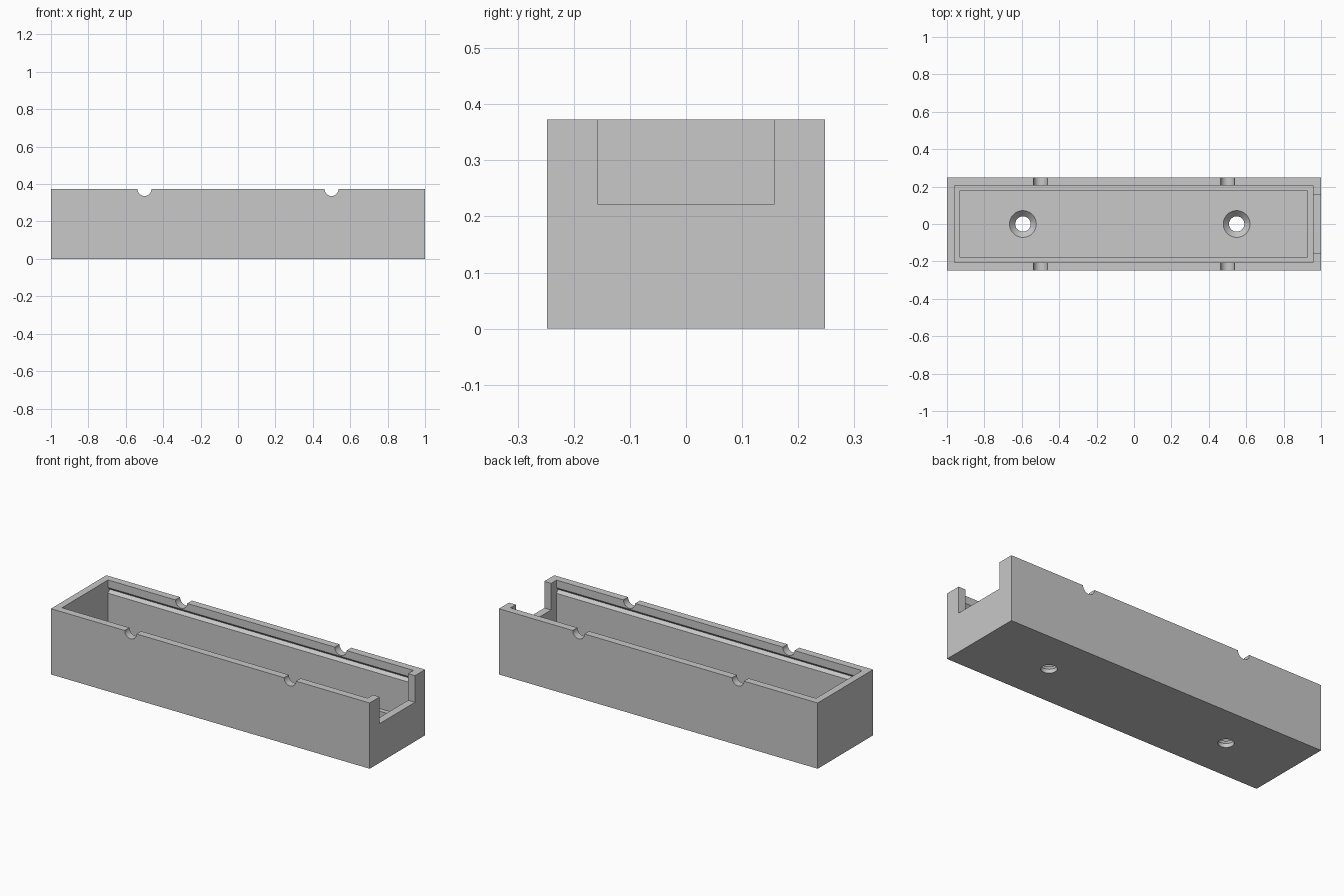
import bpy
import math

if "Cube" in bpy.data.objects:
    bpy.data.objects.remove(bpy.data.objects["Cube"], do_unlink=True)

TOP, LEDGE, FLOOR, SILL = 0.373, 0.10, 0.055, 0.222
WALL_Y = 0.206      # inner face of the long walls
OVER = 0.5          # height that cutters reach above the rim


def box(name, x, y, z):
    """Box spanning the given (low, high) ranges."""
    mid = [(a + b) / 2 for a, b in (x, y, z)]
    bpy.ops.mesh.primitive_cube_add(size=1, location=mid)
    ob = bpy.context.object
    ob.name = name
    ob.scale = [b - a for a, b in (x, y, z)]
    bpy.ops.object.transform_apply(location=True, rotation=True, scale=True)
    return ob


def cone(name, low_radius, high_radius, z, x):
    bpy.ops.mesh.primitive_cone_add(
        vertices=48, radius1=low_radius, radius2=high_radius,
        depth=z[1] - z[0], location=(x, 0, sum(z) / 2))
    bpy.context.object.name = name
    return bpy.context.object


def prism(name, x, profile):
    """Extrude a (y, z) profile along x."""
    n = len(profile)
    verts = [(px, y, z) for px in x for y, z in profile]
    faces = [list(range(n))[::-1], list(range(n, 2 * n))]
    faces += [[i, (i + 1) % n, n + (i + 1) % n, n + i] for i in range(n)]
    mesh = bpy.data.meshes.new(name)
    mesh.from_pydata(verts, [], faces)
    ob = bpy.data.objects.new(name, mesh)
    bpy.context.collection.objects.link(ob)
    return ob


def cut(body, cutter):
    mod = body.modifiers.new(cutter.name, "BOOLEAN")
    mod.operation = "DIFFERENCE"
    mod.solver = "EXACT"
    mod.object = cutter
    bpy.context.view_layer.objects.active = body
    bpy.ops.object.modifier_apply(modifier=mod.name)
    bpy.data.objects.remove(cutter, do_unlink=True)


# Outer block
tray = box("tray", (-1, 1), (-0.248, 0.248), (0, TOP))

# Main cavity and the smaller sunken floor
cut(tray, box("cavity", (-0.96, 0.957), (-WALL_Y, WALL_Y), (LEDGE, OVER)))
cut(tray, box("floor_pocket", (-0.93, 0.925), (-0.179, 0.179), (FLOOR, OVER)))

# V-shaped snap grooves along the inside of both long walls
groove_z, groove_depth = 0.314, 0.016
for side in (-1, 1):
    profile = [(WALL_Y - groove_depth, groove_z - 2 * groove_depth),
               (WALL_Y + groove_depth, groove_z),
               (WALL_Y - groove_depth, groove_z + 2 * groove_depth)]
    # keep 45 degree flanks
    profile = [(side * y, groove_z + (z - groove_z)) for y, z in profile]
    cut(tray, prism("snap_groove", (-0.96, 0.957), profile[::side]))

# Open slot in the left end wall
cut(tray, box("end_slot", (0.94, 1.1), (-0.158, 0.158), (SILL, OVER)))

# Half-round notches across both long walls
for x in (-0.5, 0.5):
    bpy.ops.mesh.primitive_cylinder_add(
        vertices=48, radius=0.037, depth=1, location=(x, 0, TOP),
        rotation=(math.pi / 2, 0, 0))
    bpy.context.object.name = "rim_notch"
    cut(tray, bpy.context.object)

# Countersunk screw holes
for x in (-0.594, 0.549):
    cut(tray, cone("screw_hole", 0.041, 0.041, (-0.1, 0.2), x))
    cut(tray, cone("countersink", 0.041, 0.072, (0.022, FLOOR + 0.0005), x))

# Single grey material
grey = bpy.data.materials.new("grey")
grey.use_nodes = True
colour = (0.58, 0.58, 0.58, 1)
grey.diffuse_color = colour
grey.node_tree.nodes["Principled BSDF"].inputs["Base Color"].default_value = colour
tray.data.materials.clear()
tray.data.materials.append(grey)

bpy.ops.object.select_all(action="DESELECT")
tray.select_set(True)
bpy.context.view_layer.objects.active = tray
bpy.ops.object.shade_smooth_by_angle(angle=math.radians(25))
